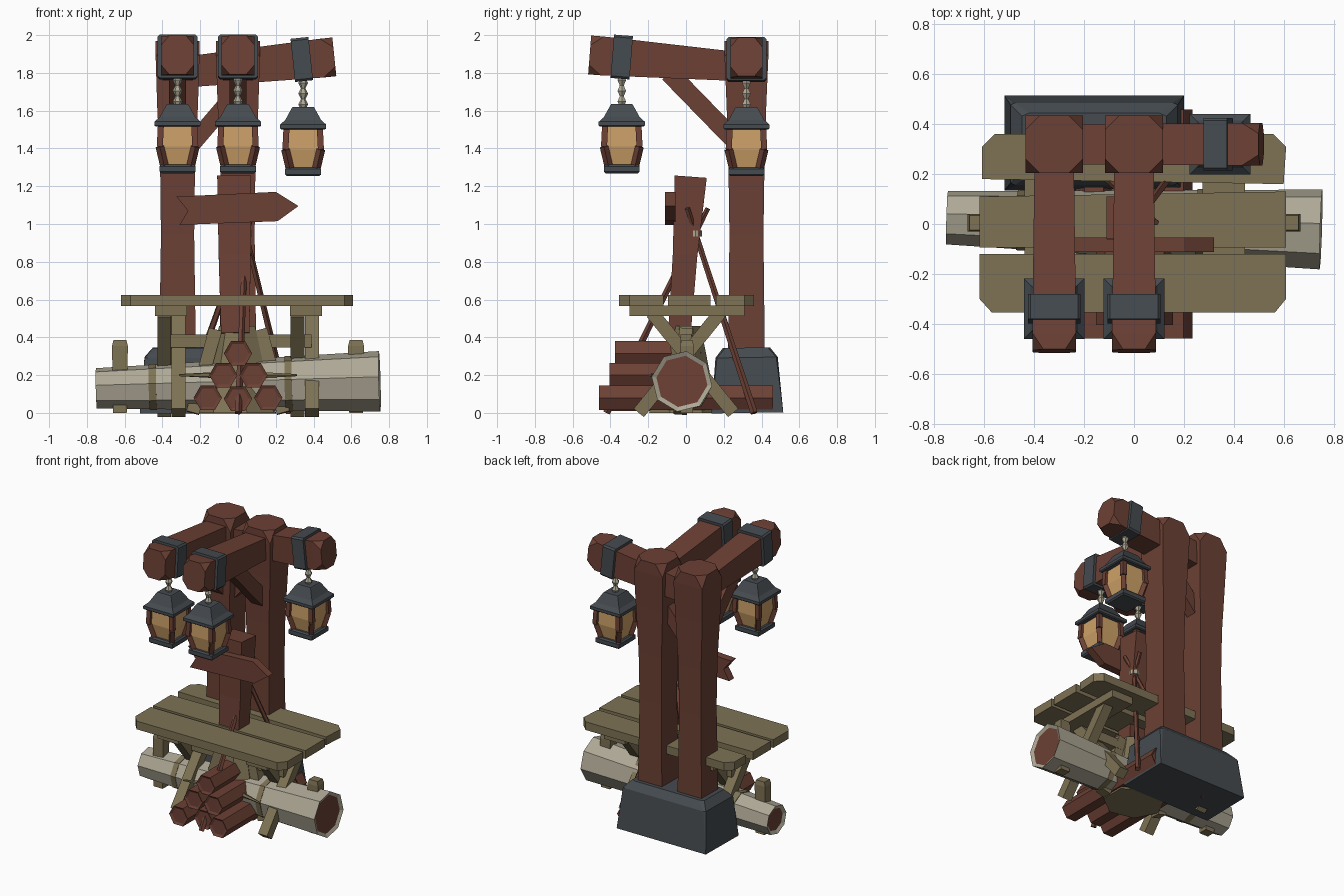
import bpy, bmesh, math
from mathutils import Vector

cube = bpy.data.objects.get("Cube")
if cube:
    bpy.data.objects.remove(cube, do_unlink=True)


def material(name, rgb):
    m = bpy.data.materials.new(name)
    m.use_nodes = True
    m.diffuse_color = (*rgb, 1)
    bsdf = m.node_tree.nodes["Principled BSDF"]
    bsdf.inputs["Base Color"].default_value = (*rgb, 1)
    bsdf.inputs["Roughness"].default_value = 0.9
    return m


BROWN = material("red brown wood", (0.15, 0.052, 0.035))
OLIVE = material("olive wood", (0.21, 0.17, 0.09))
BIRCH = material("pale bark", (0.42, 0.39, 0.30))
IRON = material("dark slate", (0.06, 0.07, 0.08))
GLASS = material("amber glass", (0.62, 0.36, 0.14))


def finish(name, bm, mats):
    me = bpy.data.meshes.new(name)
    bm.to_mesh(me)
    bm.free()
    for m in mats:
        me.materials.append(m)
    ob = bpy.data.objects.new(name, me)
    bpy.context.collection.objects.link(ob)
    return ob


def square(c):
    """Unit square section whose corners are cut by c."""
    k = 1 - c
    return [(1, -k), (1, k), (k, 1), (-k, 1), (-1, k), (-1, -k), (-k, -1), (k, -1)]


def loft(name, p0, p1, stations, mat, sides=0, phase=0.0, rim=0, end_mat=None):
    """Skin sections (t, half width, half height, corner cut) along p0-p1."""
    p0, p1 = Vector(p0), Vector(p1)
    d = (p1 - p0).normalized()
    up = Vector((0, 1, 0)) if abs(d.z) > 0.95 else Vector((0, 0, 1))
    side = d.cross(up).normalized()
    up = side.cross(d)
    bm = bmesh.new()
    rings = []
    for t, w, h, *cut in stations:
        if sides:
            angles = [phase + math.tau * i / sides for i in range(sides)]
            pts = [(math.cos(a), math.sin(a)) for a in angles]
        else:
            pts = square(cut[0] if cut else 0)
        c = p0.lerp(p1, t)
        rings.append([bm.verts.new(c + side * x * w + up * y * h) for x, y in pts])
    n = len(rings[0])
    for a, b in zip(rings, rings[1:]):
        for i in range(n):
            j = (i + 1) % n
            bm.faces.new((a[i], a[j], b[j], b[i]))
    caps = [bm.faces.new(rings[0]), bm.faces.new(rings[-1])]
    if not sides:
        bmesh.ops.remove_doubles(bm, verts=bm.verts[:], dist=0.0001)
    bmesh.ops.recalc_face_normals(bm, faces=bm.faces[:])
    if rim:
        bmesh.ops.inset_individual(bm, faces=caps, thickness=rim, depth=-rim * 0.5)
        for f in caps:
            f.material_index = 1
    return finish(name, bm, [mat, end_mat or mat])


def bar(name, p0, p1, w, h, mat):
    return loft(name, p0, p1, [(0, w, h), (1, w, h)], mat)


def rod(name, p0, p1, r0, r1, mat, sides=6, **kw):
    return loft(name, p0, p1, [(0, r0, r0), (1, r1, r1)], mat, sides, **kw)


def plate(name, outline, lo, hi, mat, axis):
    """Extrude a flat outline along y or z."""
    bm = bmesh.new()
    place = (lambda a, b, c: (a, c, b)) if axis == "y" else (lambda a, b, c: (a, b, c))
    f = bm.faces.new([bm.verts.new(place(a, b, lo)) for a, b in outline])
    new = bmesh.ops.extrude_face_region(bm, geom=[f])["geom"]
    shift = Vector(place(0, 0, hi - lo))
    bmesh.ops.translate(bm, vec=shift, verts=[v for v in new if isinstance(v, bmesh.types.BMVert)])
    bmesh.ops.recalc_face_normals(bm, faces=bm.faces[:])
    return finish(name, bm, [mat])


def lantern(label, x, y, dz):
    def column(part, z0, z1, stations, mat, **kw):
        loft(f"{label}_{part}", (x, y, z0 + dz), (x, y, z1 + dz), stations, mat, **kw)

    # chain of faceted links
    links = [(i / 6, r, r) for i, r in enumerate([.012, .026, .012, .026, .012, .026, .012])]
    column("chain", 1.62, 1.79, links, BIRCH, sides=6)
    column("roof", 1.515, 1.635, [(0, .115, .115), (.05, .122, .122), (.22, .122, .122),
                                  (.42, .095, .095), (.95, .06, .06), (1, .055, .055)], IRON)
    column("glass", 1.30, 1.52, [(0, .066, .066), (.5, .09, .09), (1, .088, .088)], GLASS)
    column("base", 1.268, 1.315, [(0, .085, .085), (.2, .095, .095), (.8, .095, .095), (1, .085, .085)], IRON)
    # bent corner frames
    for sx in (-1, 1):
        for sy in (-1, 1):
            pts = [(x + sx * r, y + sy * r, z + dz) for r, z in ((.068, 1.30), (.094, 1.41), (.088, 1.53))]
            for a, b in zip(pts, pts[1:]):
                bar(f"{label}_corner_frame", a, b, .016, .016, BROWN)


# stone footing
loft("stone_footing", (-.16, .325, 0), (-.16, .32, .345),
     [(0, .36, .19), (.85, .335, .165, .05), (1, .29, .125, .1)], IRON)

# posts, forward beams, braces, straps and front lanterns
for side, x in (("right", -.32), ("left", 0)):
    loft(f"{side}_post", (x, .32, .25), (x, .32, 1.97),
         [(0, .098, .098), (.4, .088, .09), (.6, .092, .095), (.8, .108, .105),
          (.95, .116, .116, 0), (1, .116, .116, .5)], BROWN)
    loft(f"{side}_forward_beam", (x, .32, 1.83), (x, -.51, 1.895),
         [(0, .078, .075), (.92, .088, .103, 0), (1, .088, .103, .5)], BROWN)
    bar(f"{side}_knee_brace", (x, -.09, 1.80), (x, .28, 1.42), .045, .05, BROWN)
    loft(f"{side}_beam_strap", (x, -.29, 1.88), (x, -.39, 1.888),
         [(0, .106, .115, .1), (1, .106, .115, .1)], IRON)
    lantern(f"{side}_lantern", x, -.34, 0)

# side beam with its strap, brace and lantern
loft("side_beam", (-.32, .32, 1.80), (.51, .32, 1.885),
     [(0, .08, .08), (.92, .085, .103, 0), (1, .085, .103, .5)], BROWN)
loft("side_beam_strap", (.29, .32, 1.866), (.385, .32, 1.876),
     [(0, .105, .115, .1), (1, .105, .115, .1)], IRON)
bar("cross_brace", (-.28, .32, 1.38), (.02, .32, 1.73), .04, .045, BROWN)
lantern("side_lantern", .345, .32, -.015)

# table top planks
plate("middle_plank", [(-.62, -.095), (.61, -.095), (.61, .13), (-.62, .11)], .565, .625, OLIVE, "z")
plate("front_plank", [(-.62, -.12), (.61, -.12), (.61, -.30), (.565, -.355), (-.57, -.355), (-.62, -.30)],
      .565, .625, OLIVE, "z")
plate("back_plank", [(-.61, .18), (.60, .16), (.61, .31), (.56, .36), (-.56, .36), (-.61, .31)],
      .565, .625, OLIVE, "z")

# trestles
for x, front_x, back_x in ((-.355, -.315, -.39), (.36, .392, .315)):
    bar("table_batten", (x, -.30, .54), (x, .31, .54), .085, .028, OLIVE)
    bar("crossed_leg", (front_x, -.25, 0), (front_x, .18, .53), .036, .035, OLIVE)
    bar("crossed_leg", (back_x, .25, 0), (back_x, -.18, .53), .036, .035, OLIVE)
bar("table_stretcher", (-.39, 0, .38), (.39, 0, .38), .03, .035, OLIVE)

# tapered log with bands, pegs and twigs
log_a, log_b = Vector((-.75, .025, .13)), Vector((.75, -.022, .167))
rod("birch_log", log_a, log_b, .108, .162, BIRCH, 8, phase=.15, rim=.025, end_mat=BROWN)
for x in (-.45, .27):
    t = (x + .75) / 1.5
    r = .108 + .054 * t + .004
    rod("log_band", log_a.lerp(log_b, t - .013), log_a.lerp(log_b, t + .013), r, r, OLIVE, 8, phase=.15)
for s in (-1, 1):
    loft("log_peg", (s * .625, .005, 0), (s * .625, .005, .385),
         [(0, .036, .033), (.92, .042, .036), (1, .034, .03)], OLIVE)
    rod("twig", (s * .1, -.14, .2), (s * .31, -.19, .2), .018, .006, OLIVE, 5)

# splayed stump under the table
loft("stump", (0, 0, 0), (0, 0, .46), [(0, .21, .2), (.45, .16, .13), (1, .10, .08)], OLIVE, 7)
for s in (-1, 1):
    bar("stump_root", (s * .24, -.03, 0), (s * .12, 0, .44), .035, .035, OLIVE)

# stacked firewood
for x, z, front, back in ((-.16, .08, -.46, .46), (.16, .08, -.46, .46), (0, .075, -.40, .40),
                          (-.078, .2, -.405, .08), (.082, .2, -.405, .08), (0, .315, -.375, .08)):
    rod("firewood", (x, front, z), (x, back, z), .075, .075, BROWN, 6, rim=.018)

# leaning signpost with arrow board
loft("signpost", (-.015, -.035, .42), (-.02, .025, 1.25), [(0, .075, .06), (.5, .085, .065), (1, .09, .085)], BROWN)
plate("arrow_board", [(-.325, 1.145), (.2, 1.17), (.32, 1.095), (.21, 1.015), (-.31, .995), (-.265, 1.07)],
      -.112, -.055, BROWN, "y")

# tripod of sticks tied near the top
tie = Vector((.04, .05, .95))
for foot in ((.27, .36, 0), (-.30, .36, 0), (0, -.42, 0)):
    foot = Vector(foot)
    rod("tripod_stick", foot, foot.lerp(tie, 1.14), .02, .014, BROWN, 5)
rod("tripod_tie", tie - Vector((0, 0, .015)), tie + Vector((0, 0, .015)), .034, .034, BIRCH, 8)
